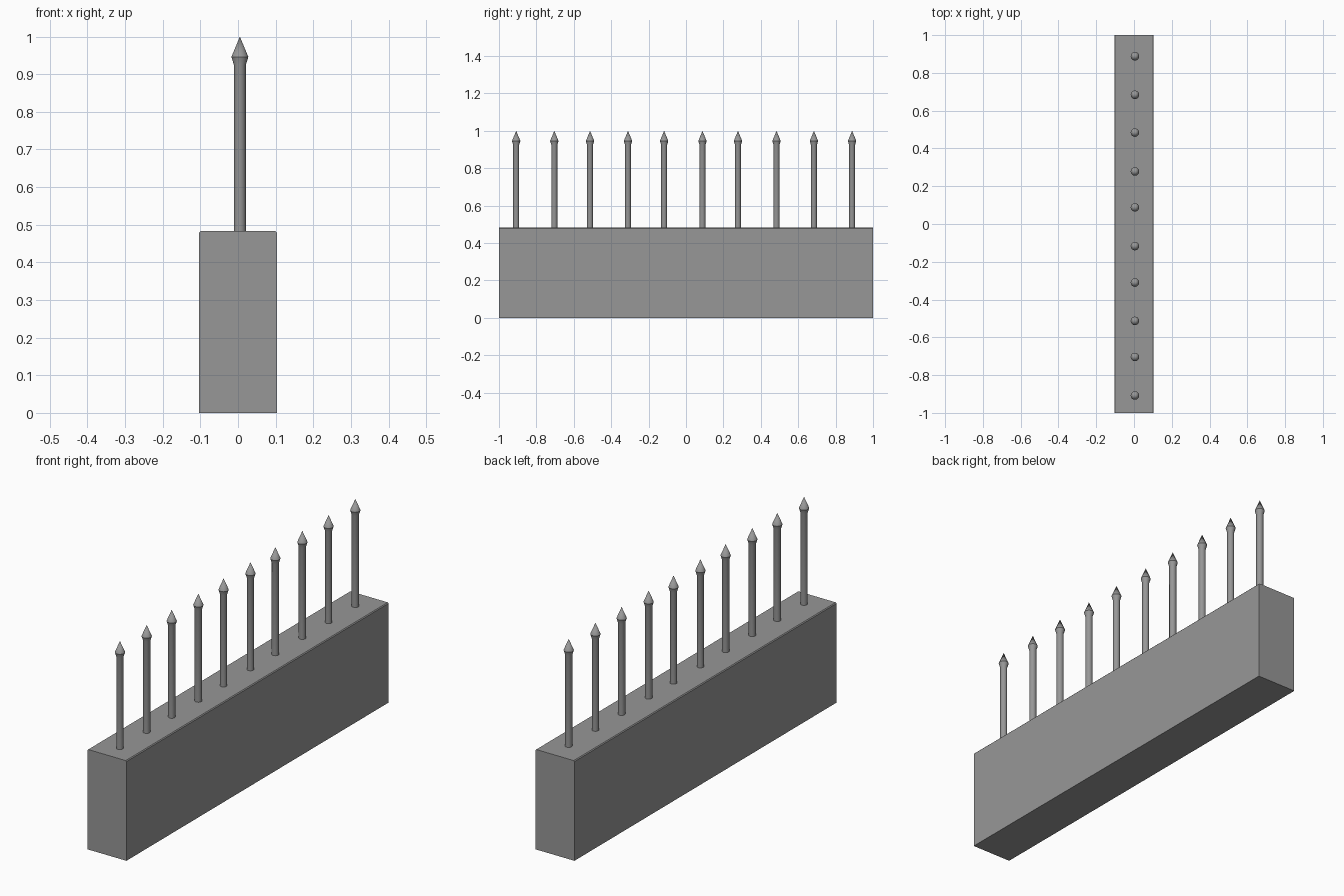
import bpy, bmesh, math

cube = bpy.data.objects.get("Cube")
if cube:
    bpy.data.objects.remove(cube, do_unlink=True)

grey = bpy.data.materials.new("stone_grey")
grey.use_nodes = True
colour = (0.31, 0.31, 0.31, 1)
grey.diffuse_color = colour
grey.node_tree.nodes["Principled BSDF"].inputs["Base Color"].default_value = colour


def add_object(name, bm):
    mesh = bpy.data.meshes.new(name)
    bmesh.ops.recalc_face_normals(bm, faces=bm.faces)
    bm.to_mesh(mesh)
    bm.free()
    mesh.materials.append(grey)
    obj = bpy.data.objects.new(name, mesh)
    bpy.context.collection.objects.link(obj)
    return obj


# Wall block with narrow chamfers along its long top edges
WALL_TOP = 0.483
bm = bmesh.new()
bmesh.ops.create_cube(bm, size=1)
bmesh.ops.scale(bm, vec=(0.208, 2, WALL_TOP), verts=bm.verts)
bmesh.ops.translate(bm, vec=(0, 0, WALL_TOP / 2), verts=bm.verts)
top_edges = [e for e in bm.edges
             if all(v.co.z > 0.4 for v in e.verts)
             and e.verts[0].co.x * e.verts[1].co.x > 0]
bmesh.ops.bevel(bm, geom=top_edges, offset=0.004, segments=1, affect='EDGES')
add_object("wall", bm)


# Spike: round shaft flaring into a pointed head
def add_spike(name, x, y):
    profile = [(0.016, WALL_TOP - 0.01), (0.016, 0.925), (0.0225, 0.946), (0, 1)]
    bm = bmesh.new()
    verts = [bm.verts.new((r, 0, z)) for r, z in profile]
    edges = [bm.edges.new(pair) for pair in zip(verts, verts[1:])]
    bmesh.ops.spin(bm, geom=verts + edges, cent=(0, 0, 0), axis=(0, 0, 1),
                   angle=math.tau, steps=24, use_merge=True)
    bmesh.ops.remove_doubles(bm, verts=bm.verts, dist=0.0001)
    bmesh.ops.holes_fill(bm, edges=[e for e in bm.edges if e.is_boundary], sides=0)
    obj = add_object(name, bm)
    obj.location = (x, y, 0)
    bpy.ops.object.select_all(action='DESELECT')
    obj.select_set(True)
    bpy.context.view_layer.objects.active = obj
    bpy.ops.object.shade_smooth_by_angle(angle=math.radians(30))


# Slightly uneven row along the wall
row = [-0.908, -0.704, -0.513, -0.31, -0.117, 0.088, 0.278, 0.484, 0.684, 0.888]
for i, y in enumerate(row, 1):
    add_spike(f"spike_{i}", 0.005, y)
